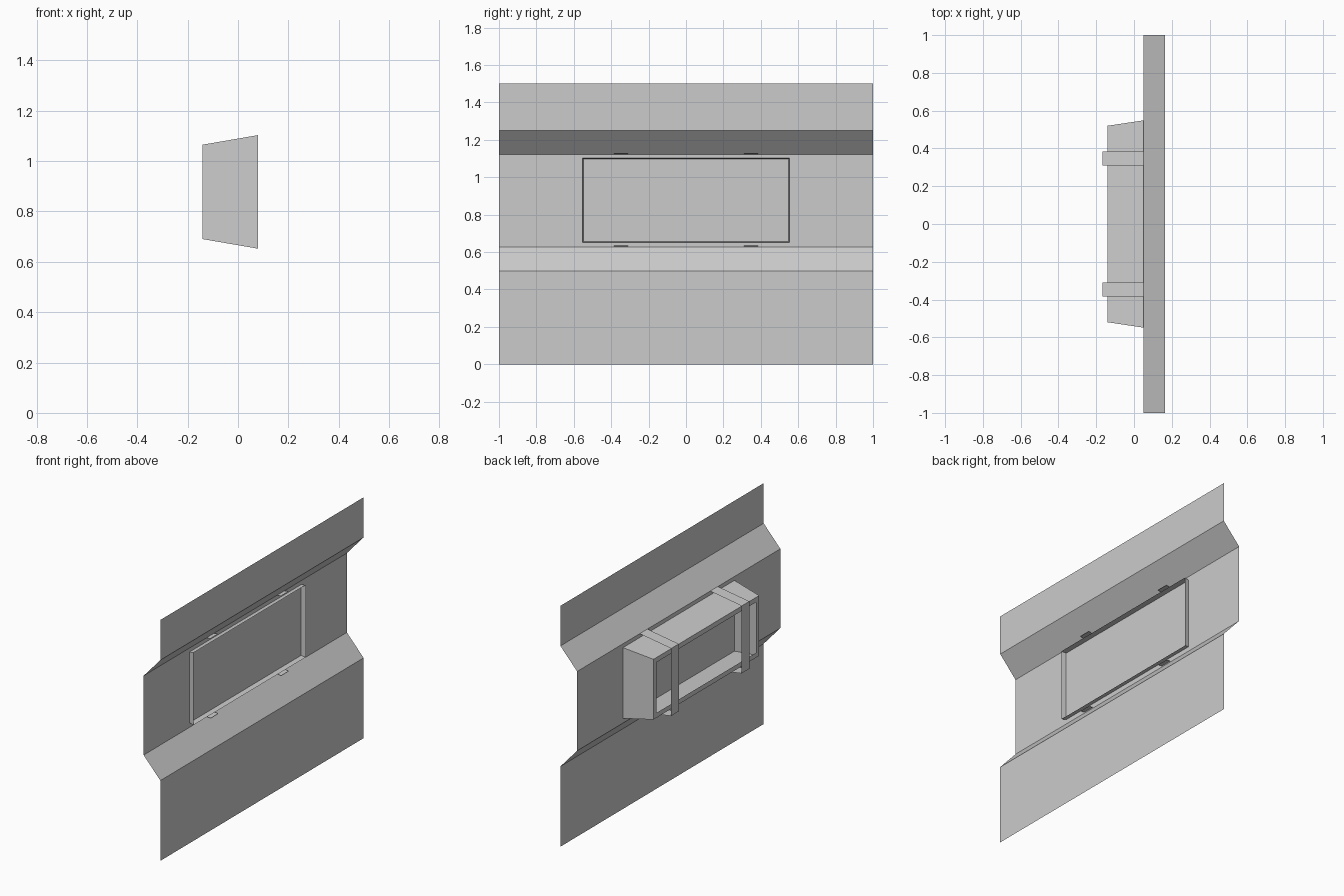
import bpy
import bmesh

cube = bpy.data.objects.get("Cube")
if cube:
    bpy.data.objects.remove(cube, do_unlink=True)

GREY = (0.6, 0.6, 0.6, 1.0)
grey = bpy.data.materials.new("plain grey")
grey.use_nodes = True
grey.diffuse_color = GREY
grey.node_tree.nodes["Principled BSDF"].inputs["Base Color"].default_value = GREY


def finish(name, bm):
    mesh = bpy.data.meshes.new(name)
    bm.to_mesh(mesh)
    bm.free()
    mesh.materials.append(grey)
    obj = bpy.data.objects.new(name, mesh)
    bpy.context.collection.objects.link(obj)
    return obj


def folded_sheet(name, profile, y0, y1):
    """Sweep an open x/z profile along y as a thin sheet."""
    bm = bmesh.new()
    near = [bm.verts.new((x, y0, z)) for x, z in profile]
    far = [bm.verts.new((x, y1, z)) for x, z in profile]
    for i in range(len(profile) - 1):
        bm.faces.new((near[i], far[i], far[i + 1], near[i + 1]))
    return finish(name, bm)


def rectangle(bm, x, half_y, z0, z1):
    corners = ((-half_y, z0), (half_y, z0), (half_y, z1), (-half_y, z1))
    return [bm.verts.new((x, y, z)) for y, z in corners]


# Folded wall panel with a set-back middle strip
folded_sheet("wall_panel",
             [(0.165, 0), (0.165, 0.5), (0.05, 0.628), (0.05, 1.122),
              (0.165, 1.25), (0.165, 1.5)], -1, 1)

# Tapered open housing with a narrow rim around its rear opening
bm = bmesh.new()
rings = [rectangle(bm, 0.08, 0.553, 0.652, 1.103),
         rectangle(bm, -0.14, 0.52, 0.69, 1.065),
         rectangle(bm, -0.14, 0.49, 0.72, 1.035)]
for a, b in zip(rings, rings[1:]):
    for i in range(4):
        j = (i + 1) % 4
        bm.faces.new((a[i], b[i], b[j], a[j]))
bmesh.ops.recalc_face_normals(bm, faces=bm.faces)
finish("tapered_housing", bm)

# Two straps that wrap the housing and pass through the panel
strap = [(0.08, 0.63), (-0.167, 0.668), (-0.167, 1.088), (0.08, 1.127)]
for side, y in (("front", -0.347), ("back", 0.347)):
    folded_sheet(side + "_strap", strap, y - 0.038, y + 0.038)
